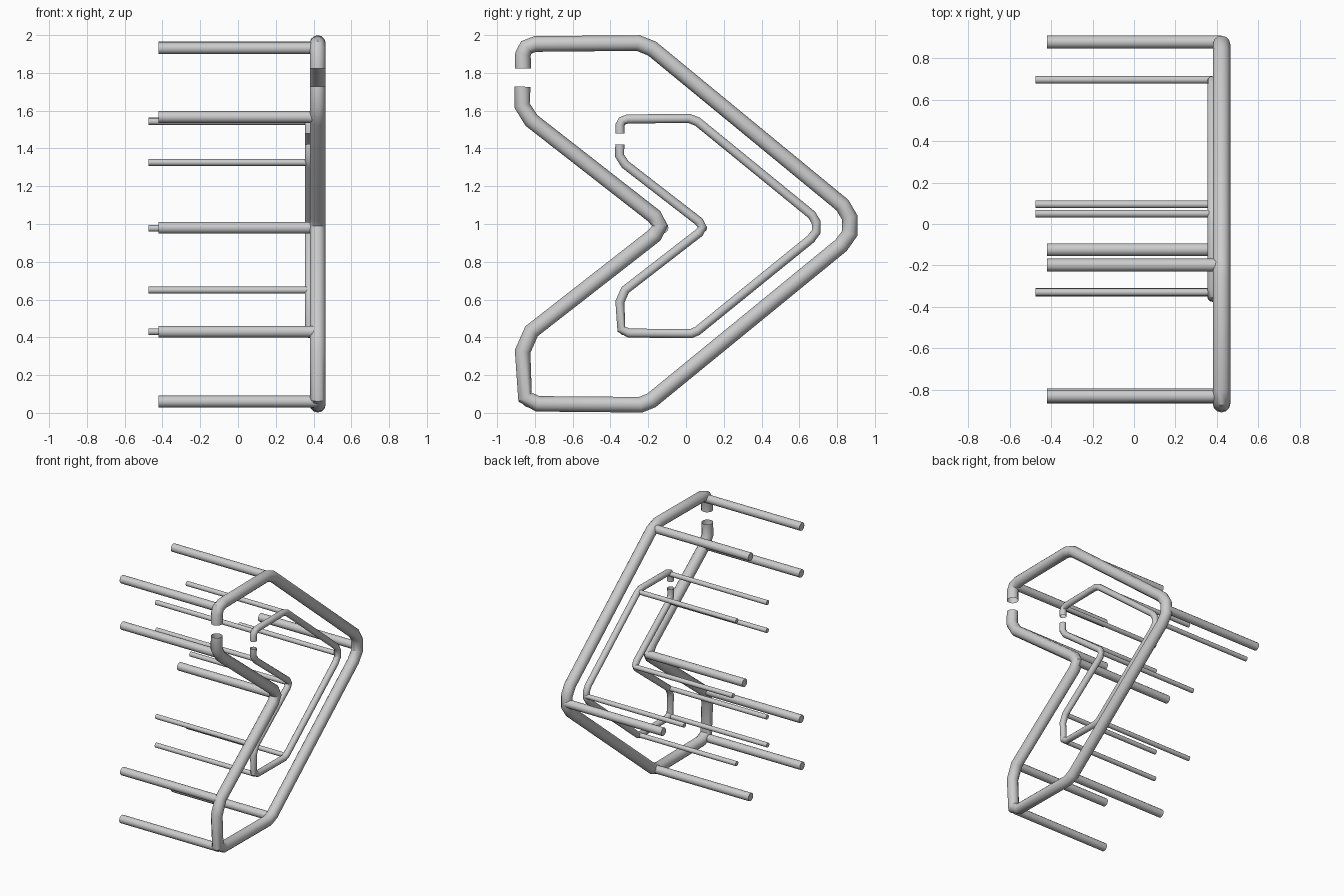
import bpy, math

if "Cube" in bpy.data.objects:
    bpy.data.objects.remove(bpy.data.objects["Cube"])

# Centreline of the outer arrow-shaped tube (y, z), open at the small gap
PATH = [(-0.863, 1.823), (-0.863, 1.90), (-0.845, 1.936), (-0.796, 1.953),
        (-0.254, 1.958), (-0.18, 1.929), (0.828, 1.10), (0.867, 1.034),
        (0.867, 0.95), (0.82, 0.886), (-0.183, 0.066), (-0.24, 0.043),
        (-0.785, 0.048), (-0.852, 0.083), (-0.865, 0.325), (-0.818, 0.432),
        (-0.167, 0.94), (-0.138, 0.99), (-0.167, 1.04), (-0.818, 1.548),
        (-0.868, 1.627), (-0.865, 1.727)]

# Rear support positions (y, z), one per corner
SUPPORTS = [(-0.83, 1.93), (-0.198, 1.935), (0.877, 0.98), (-0.198, 0.06),
            (-0.835, 0.06), (-0.825, 0.43), (-0.124, 0.98), (-0.825, 1.566)]


def tube(name, points, radius, caps):
    """Round tube swept along a list of points."""
    curve = bpy.data.curves.new(name, 'CURVE')
    curve.dimensions = '3D'
    curve.bevel_depth = radius
    curve.bevel_resolution = 4
    curve.use_fill_caps = caps
    spline = curve.splines.new('POLY')
    spline.points.add(len(points) - 1)
    for p, co in zip(spline.points, points):
        p.co = (*co, 1)
    obj = bpy.data.objects.new(name, curve)
    bpy.context.collection.objects.link(obj)
    bpy.ops.object.select_all(action='DESELECT')
    obj.select_set(True)
    bpy.context.view_layer.objects.active = obj
    bpy.ops.object.convert(target='MESH')
    bpy.ops.object.shade_smooth_by_angle(angle=math.radians(35))


def arrow(name, place, scale, x_front, x_back):
    """One arrow loop with its row of rear supports."""
    tube(name + "_loop", [(x_front, *place(y, z)) for y, z in PATH],
         0.042 * scale, False)
    for i, (y, z) in enumerate(SUPPORTS):
        py, pz = place(y, z)
        tube(f"{name}_support_{i + 1}",
             [(x_back, py, pz), (x_front, py, pz)], 0.031 * scale, True)


# Large outer arrow and the smaller copy nested inside it
arrow("outer_tube", lambda y, z: (y, z), 1.0, 0.422, -0.42)
arrow("inner_tube", lambda y, z: (0.6 * y + 0.169, 0.595 * (z - 1) + 0.989),
      0.58, 0.378, -0.475)
